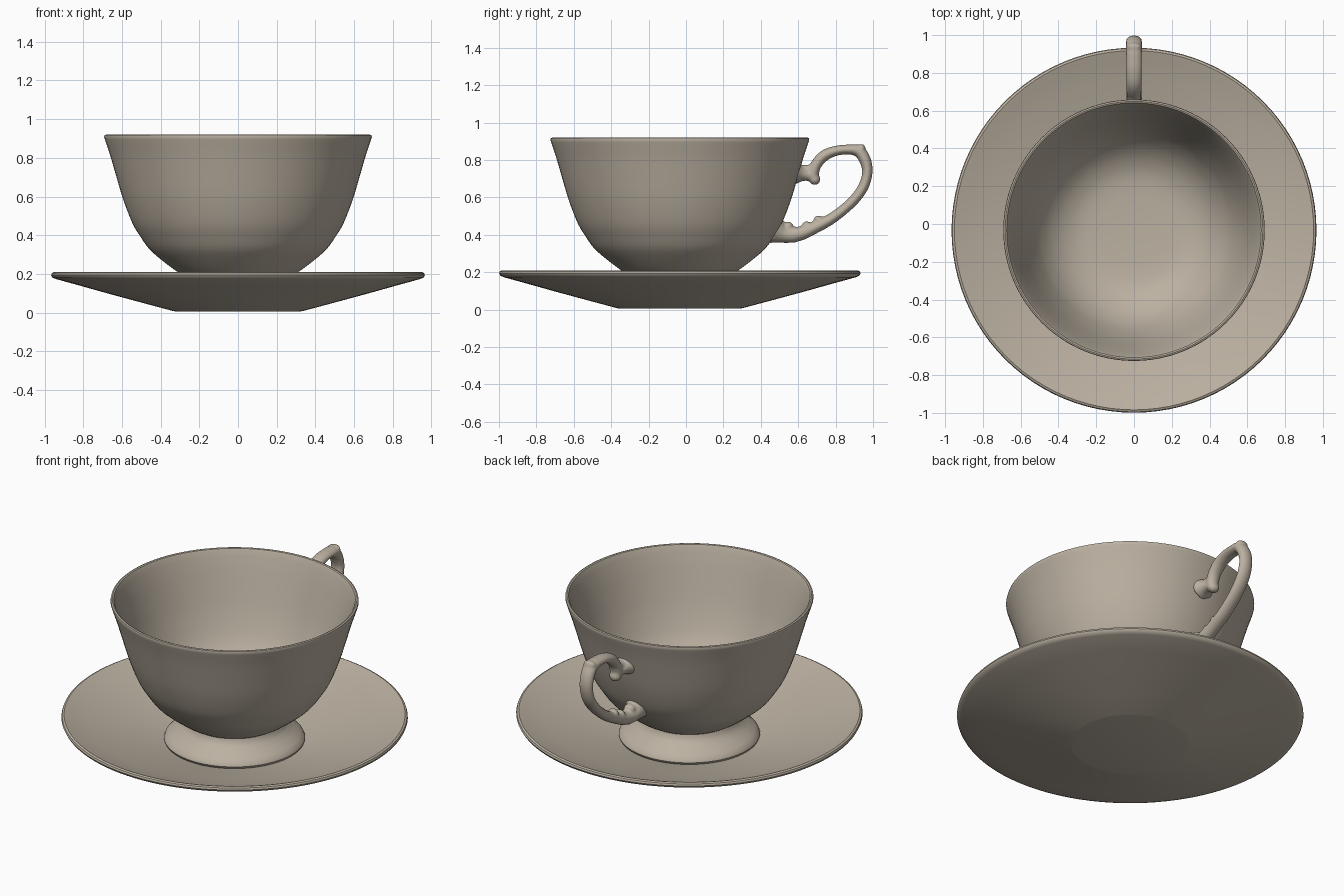
import bpy, bmesh, math
from mathutils import Vector

CY = -0.033  # shared axis of cup and saucer

mat = bpy.data.materials.new("warm_grey_porcelain")
mat.diffuse_color = (0.50, 0.44, 0.36, 1)


def smooth_path(pts, steps):
    """Catmull-Rom interpolation through tuples of any length."""
    p = [Vector(q) for q in pts]
    p = [2 * p[0] - p[1]] + p + [2 * p[-1] - p[-2]]
    out = []
    for a, b, c, d in zip(p, p[1:], p[2:], p[3:]):
        for i in range(steps):
            t = i / steps
            out.append(0.5 * (2 * b + (c - a) * t + (2 * a - 5 * b + 4 * c - d) * t * t
                              + (3 * b - a - 3 * c + d) * t ** 3))
    return out + [p[-2]]


def finish(bm, name, angle=40):
    bmesh.ops.recalc_face_normals(bm, faces=bm.faces)
    me = bpy.data.meshes.new(name)
    bm.to_mesh(me)
    bm.free()
    me.materials.append(mat)
    ob = bpy.data.objects.new(name, me)
    bpy.context.collection.objects.link(ob)
    bpy.ops.object.select_all(action='DESELECT')
    ob.select_set(True)
    bpy.context.view_layer.objects.active = ob
    bpy.ops.object.shade_smooth_by_angle(angle=math.radians(angle))
    return ob


def lathe(name, profile, n=96):
    """Revolve (radius, z) points; both profile ends lie on the axis."""
    bm = bmesh.new()
    rings = []
    for r, z in profile:
        if r < 1e-4:
            rings.append([bm.verts.new((0, CY, z))] * n)
        else:
            rings.append([bm.verts.new((r * math.cos(2 * math.pi * i / n),
                                        CY + r * math.sin(2 * math.pi * i / n), z))
                          for i in range(n)])
    for a, b in zip(rings, rings[1:]):
        for i in range(n):
            j = (i + 1) % n
            bm.faces.new(list(dict.fromkeys((a[i], a[j], b[j], b[i]))))
    return finish(bm, name)


def sweep(bm, pts, steps=6, n=16):
    """Elliptical tube in the YZ plane; points are (y, z, in-plane radius, x radius)."""
    path = smooth_path(pts, steps)
    rings = []
    for k, (y, z, r, w) in enumerate(path):
        d = path[min(k + 1, len(path) - 1)] - path[max(k - 1, 0)]
        t = Vector((d[0], d[1])).normalized()
        ring = []
        for i in range(n):
            c, s = math.cos(2 * math.pi * i / n), math.sin(2 * math.pi * i / n)
            ring.append(bm.verts.new((w * c, y - t.y * r * s, z + t.x * r * s)))
        rings.append(ring)
    for a, b in zip(rings, rings[1:]):
        for i in range(n):
            j = (i + 1) % n
            bm.faces.new((a[i], a[j], b[j], b[i]))
    bm.faces.new(rings[0])
    bm.faces.new(rings[-1])


# Saucer: flat base, shallow flared wall, rounded rim, dished top
lathe("saucer", [
    (0, 0.005), (0.32, 0.005), (0.335, 0.008), (0.50, 0.052), (0.67, 0.098), (0.82, 0.140),
    (0.94, 0.173), (0.960, 0.182), (0.966, 0.194), (0.962, 0.205), (0.951, 0.210),
    (0.938, 0.206), (0.90, 0.192), (0.80, 0.162), (0.65, 0.122), (0.50, 0.085),
    (0.40, 0.060), (0.32, 0.042), (0.25, 0.036), (0, 0.034)])

# Cup bowl: outside wall, thin rim, then the inside down to the floor
outer = smooth_path([(0.27, 0.185), (0.32, 0.215), (0.405, 0.28), (0.46, 0.33), (0.503, 0.39),
                     (0.545, 0.46), (0.592, 0.58), (0.628, 0.70), (0.660, 0.81),
                     (0.688, 0.895)], 3)
inner = smooth_path([(0.668, 0.905), (0.640, 0.82), (0.605, 0.70), (0.568, 0.58), (0.520, 0.46),
                     (0.478, 0.39), (0.430, 0.335), (0.36, 0.285), (0.25, 0.25), (0, 0.24)], 3)
lathe("cup_bowl", [(0, 0.175)] + [tuple(p) for p in outer]
      + [(0.692, 0.908), (0.690, 0.917), (0.682, 0.920), (0.674, 0.917)]
      + [(max(p[0], 0), p[1]) for p in inner])

# Pedestal foot under the bowl
lathe("cup_foot", [(0, 0.04), (0.37, 0.045), (0.388, 0.055), (0.394, 0.070), (0.388, 0.085),
                   (0.365, 0.105), (0.330, 0.127), (0.300, 0.150), (0.282, 0.172),
                   (0.277, 0.195), (0, 0.20)])

# Handle: main loop, scroll ends and small ornamental nubs, fused together
bm = bmesh.new()
sweep(bm, [(0.685, 0.695, 0.028, 0.034), (0.680, 0.730, 0.031, 0.038),
           (0.697, 0.778, 0.030, 0.040), (0.742, 0.825, 0.030, 0.042),
           (0.805, 0.850, 0.027, 0.042), (0.870, 0.856, 0.027, 0.042),
           (0.922, 0.848, 0.032, 0.043), (0.955, 0.805, 0.032, 0.043),
           (0.970, 0.740, 0.028, 0.042), (0.952, 0.665, 0.028, 0.042),
           (0.908, 0.598, 0.028, 0.042), (0.845, 0.537, 0.028, 0.042),
           (0.770, 0.482, 0.030, 0.042), (0.690, 0.440, 0.033, 0.042),
           (0.620, 0.410, 0.038, 0.044), (0.565, 0.400, 0.042, 0.046),
           (0.520, 0.405, 0.050, 0.052), (0.475, 0.425, 0.078, 0.070)])
# upper bracket flaring into the cup wall
sweep(bm, [(0.592, 0.730, 0.062, 0.075), (0.620, 0.726, 0.043, 0.050),
           (0.650, 0.720, 0.032, 0.038), (0.685, 0.712, 0.028, 0.034)])
# nubs: scroll tip, crest tip, inner bumps, lower scroll
for y, z, r, w in [(0.688, 0.697, 0.031, 0.036), (0.938, 0.864, 0.022, 0.040),
                   (0.645, 0.752, 0.024, 0.030), (0.708, 0.478, 0.026, 0.034),
                   (0.645, 0.447, 0.026, 0.034), (0.572, 0.392, 0.036, 0.042),
                   (0.548, 0.445, 0.026, 0.036)]:
    geo = bmesh.ops.create_uvsphere(bm, u_segments=16, v_segments=10, radius=1)
    for v in geo["verts"]:
        v.co = Vector((v.co.x * w, y + v.co.y * r, z + v.co.z * r))
handle = finish(bm, "cup_handle")
fuse = handle.modifiers.new("fuse", 'REMESH')
fuse.mode = 'VOXEL'
fuse.voxel_size = 0.008
fuse.use_smooth_shade = True
relax = handle.modifiers.new("relax", 'SMOOTH')
relax.factor = 0.5
relax.iterations = 4
